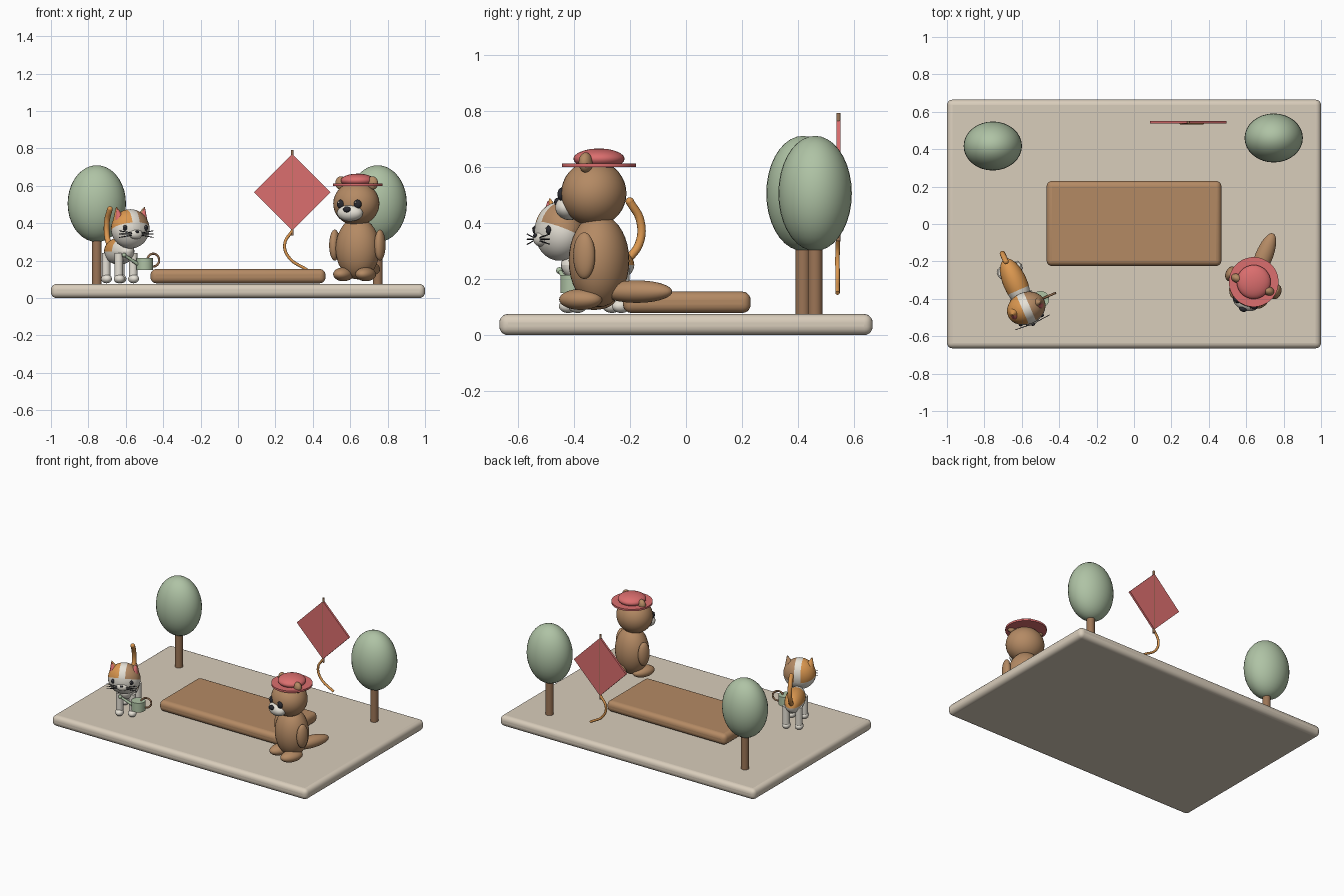
import bpy, bmesh
from math import pi
from mathutils import Matrix, Vector

cube = bpy.data.objects.get("Cube")
if cube:
    bpy.data.objects.remove(cube, do_unlink=True)


def material(name, code):
    def linear(c):
        c /= 255
        return c / 12.92 if c < 0.04045 else ((c + 0.055) / 1.055) ** 2.4
    color = [linear(int(code[i:i + 2], 16)) for i in (0, 2, 4)] + [1]
    m = bpy.data.materials.new(name)
    m.use_nodes = True
    m.diffuse_color = color
    m.node_tree.nodes["Principled BSDF"].inputs["Base Color"].default_value = color
    return m


STONE = material("warm stone", "D9CDBB")
BROWN = material("fur and wood brown", "B48A64")
BARK = material("bark brown", "9C7556")
GREEN = material("sage green", "AFC3A5")
RED = material("coral red", "DB6E6E")
ORANGE = material("ginger orange", "DC9850")
WHITE = material("soft white", "E6E1D6")
DARK = material("charcoal", "2A2A30")
WORLD = Matrix()


def finish(name, bm, mats, matrix=WORLD):
    """Turn a bmesh into a smooth-shaded object."""
    mesh = bpy.data.meshes.new(name)
    bm.to_mesh(mesh)
    bm.free()
    for m in mats:
        mesh.materials.append(m)
    ob = bpy.data.objects.new(name, mesh)
    bpy.context.collection.objects.link(ob)
    ob.matrix_world = matrix
    bpy.ops.object.select_all(action='DESELECT')
    ob.select_set(True)
    bpy.context.view_layer.objects.active = ob
    bpy.ops.object.shade_smooth_by_angle(angle=0.7)
    return ob


def ellipsoid(name, mat, loc, radii, frame=WORLD, rot=WORLD):
    bm = bmesh.new()
    bmesh.ops.create_uvsphere(bm, u_segments=32, v_segments=18, radius=1)
    bmesh.ops.scale(bm, vec=radii, verts=bm.verts)
    return finish(name, bm, [mat], frame @ Matrix.Translation(loc) @ rot)


def painted_ellipsoid(name, mats, loc, radii, frame, cuts, rule):
    """Ellipsoid cut along planes, each face coloured by its position on the unit sphere."""
    bm = bmesh.new()
    bmesh.ops.create_uvsphere(bm, u_segments=32, v_segments=18, radius=1)
    for co, normal in cuts:
        bmesh.ops.bisect_plane(bm, geom=bm.verts[:] + bm.edges[:] + bm.faces[:],
                               plane_co=co, plane_no=normal)
    for f in bm.faces:
        f.material_index = rule(f.calc_center_median())
    bmesh.ops.scale(bm, vec=radii, verts=bm.verts)
    return finish(name, bm, mats, frame @ Matrix.Translation(loc))


def rod(name, mat, a, b, r1, r2=None, frame=WORLD, sides=24):
    """Cylinder or cone between two points."""
    a, b = Vector(a), Vector(b)
    bm = bmesh.new()
    bmesh.ops.create_cone(bm, cap_ends=True, segments=sides, radius1=r1,
                          radius2=r1 if r2 is None else r2, depth=(b - a).length)
    turn = (b - a).to_track_quat('Z', 'Y').to_matrix().to_4x4()
    return finish(name, bm, [mat], frame @ Matrix.Translation((a + b) / 2) @ turn)


def box(name, mat, loc, size, bevel):
    bm = bmesh.new()
    bmesh.ops.create_cube(bm, size=1)
    bmesh.ops.scale(bm, vec=size, verts=bm.verts)
    ob = finish(name, bm, [mat], Matrix.Translation(loc))
    mod = ob.modifiers.new("rounded edges", 'BEVEL')
    mod.width, mod.segments = bevel, 5
    return ob


def tube(name, mat, points, radius, frame=WORLD, closed=False):
    cu = bpy.data.curves.new(name, 'CURVE')
    cu.dimensions = '3D'
    cu.bevel_depth, cu.bevel_resolution, cu.use_fill_caps = radius, 4, True
    sp = cu.splines.new('BEZIER')
    sp.bezier_points.add(len(points) - 1)
    for bp, p in zip(sp.bezier_points, points):
        bp.co = p
        bp.handle_left_type = bp.handle_right_type = 'AUTO'
    sp.use_cyclic_u = closed
    cu.materials.append(mat)
    ob = bpy.data.objects.new(name, cu)
    bpy.context.collection.objects.link(ob)
    ob.matrix_world = frame
    return ob


SIDES = ((1, "left"), (-1, "right"))

# Ground slab and low platform
box("ground_slab", STONE, (0, 0, 0.0375), (2, 1.33, 0.075), 0.03)
box("platform", BROWN, (0, 0.003, 0.117), (0.935, 0.455, 0.076), 0.03)

# Trees
for side, x, y in (("left", 0.747, 0.46), ("right", -0.755, 0.417)):
    rod(side + "_tree_trunk", BARK, (x, y, 0.07), (x, y, 0.36), 0.026)
    ellipsoid(side + "_tree_crown", GREEN, (x, y, 0.505), (0.156, 0.131, 0.205))

# Kite: diamond sail, spine and trailing tail
bm = bmesh.new()
bmesh.ops.create_cone(bm, cap_ends=True, segments=4, radius1=0.205, radius2=0.205, depth=0.014)
finish("kite_sail", bm, [RED], Matrix.Translation((0.29, 0.543, 0.565)) @ Matrix.Rotation(pi / 2, 4, 'X'))
rod("kite_spine", BARK, (0.29, 0.543, 0.335), (0.29, 0.543, 0.792), 0.0075)
tube("kite_tail", ORANGE, [(0.29, 0.543, 0.36), (0.25, 0.54, 0.29), (0.27, 0.54, 0.22),
                           (0.37, 0.54, 0.15)], 0.008)

# Standing animal with a hat
bear = Matrix.Translation((0.64, -0.31, 0)) @ Matrix.Rotation(-0.38, 4, 'Z')
ellipsoid("large_body", BROWN, (0, 0, 0.265), (0.12, 0.106, 0.165), bear)
ellipsoid("large_head", BROWN, (0, -0.02, 0.505), (0.125, 0.115, 0.117), bear)
ellipsoid("large_muzzle", WHITE, (0, -0.112, 0.455), (0.072, 0.048, 0.045), bear)
ellipsoid("large_nose", DARK, (0, -0.156, 0.474), (0.021, 0.014, 0.016), bear)
ellipsoid("large_tail", BROWN, (0, 0.145, 0.155), (0.047, 0.135, 0.04), bear)
for s, side in SIDES:
    ellipsoid(side + "_large_eye", DARK, (s * 0.048, -0.122, 0.502), (0.022, 0.016, 0.024), bear)
    ellipsoid(side + "_large_eye_glint", WHITE, (s * 0.048 - 0.006, -0.136, 0.511),
              (0.005, 0.004, 0.005), bear)
    ellipsoid(side + "_large_ear", BROWN, (s * 0.09, -0.015, 0.615), (0.032, 0.024, 0.036), bear)
    ellipsoid(side + "_large_arm", BROWN, (s * 0.13, -0.005, 0.283), (0.028, 0.041, 0.083), bear)
    ellipsoid(side + "_large_foot", BROWN, (s * 0.064, -0.045, 0.127), (0.05, 0.08, 0.037), bear)
rod("hat_brim", RED, (0, 0, 0.599), (0, 0, 0.612), 0.133, frame=bear, sides=40)
ellipsoid("hat_crown", RED, (0, 0, 0.628), (0.091, 0.091, 0.037), bear)

# Small patched animal: body and head with cut colour patches
cat = Matrix.Translation((-0.635, -0.315, 0)) @ Matrix.Rotation(0.41, 4, 'Z')
painted_ellipsoid("small_body", [WHITE, ORANGE], (0, 0, 0.25), (0.064, 0.14, 0.072), cat,
                  [((0, 0, 0), (0, 0, 1)), ((0, -0.3, 0), (0, 1, 0))],
                  lambda p: int(p.z > 0 and p.y > -0.3))
slope = Vector((0, 0.35, 1))
painted_ellipsoid("small_head", [WHITE, ORANGE, BROWN], (0, -0.148, 0.37), (0.106, 0.086, 0.105), cat,
                  [((0, 0, 0), slope), ((0.2, 0, 0), (1, 0, 0)), ((-0.2, 0, 0), (1, 0, 0))],
                  lambda p: 0 if abs(p.x) < 0.2 or p.dot(slope) < 0 else 1 if p.x < 0 else 2)
ellipsoid("small_muzzle", WHITE, (0, -0.222, 0.342), (0.04, 0.022, 0.026), cat)
ellipsoid("small_nose", DARK, (0, -0.243, 0.355), (0.01, 0.006, 0.007), cat)
tube("small_tail", ORANGE, [(0, 0.11, 0.26), (0, 0.163, 0.33), (0, 0.165, 0.41),
                            (0, 0.125, 0.476)], 0.015, cat)
ellipsoid("small_tail_tip", ORANGE, (0, 0.125, 0.476), (0.015, 0.015, 0.015), cat)
for s, side in SIDES:
    ellipsoid(side + "_small_eye", DARK, (s * 0.06, -0.217, 0.375), (0.013, 0.008, 0.015), cat)
    ellipsoid(side + "_small_eye_glint", WHITE, (s * 0.06 - 0.004, -0.225, 0.381),
              (0.003, 0.002, 0.003), cat)
    rod(side + "_small_ear", BROWN if s > 0 else ORANGE, (s * 0.064, -0.145, 0.42),
        (s * 0.082, -0.15, 0.487), 0.034, 0.002, cat)
    rod(side + "_small_inner_ear", RED, (s * 0.067, -0.158, 0.42),
        (s * 0.081, -0.157, 0.478), 0.027, 0.002, cat)
    for i in (-1, 0, 1):
        rod(side + "_whisker", DARK, (s * 0.028, -0.236, 0.342 + i * 0.006),
            (s * 0.1, -0.23, 0.342 + i * 0.018), 0.0022, frame=cat, sides=6)
    for end, y in (("front", -0.09), ("rear", 0.08)):
        rod(f"{side}_{end}_leg", WHITE, (s * 0.042, y, 0.1), (s * 0.042, y, 0.24), 0.023, frame=cat)
        ellipsoid(f"{side}_{end}_paw", WHITE, (s * 0.042, y - 0.006, 0.103),
                  (0.028, 0.034, 0.024), cat)

# Watering can
rod("can_body", GREEN, (0.09, -0.135, 0.15), (0.09, -0.135, 0.215), 0.045, frame=cat)
rod("can_spout", GREEN, (0.06, -0.135, 0.175), (-0.03, -0.135, 0.23), 0.01, 0.007, cat)
ellipsoid("can_rose", GREEN, (-0.03, -0.135, 0.23), (0.012, 0.012, 0.012), cat)
tube("can_handle", BARK, [(0.14 + dx, -0.135, 0.203 + dz) for dx, dz in
                          ((0.034, 0), (0, 0.034), (-0.034, 0), (0, -0.034))], 0.006, cat, True)
